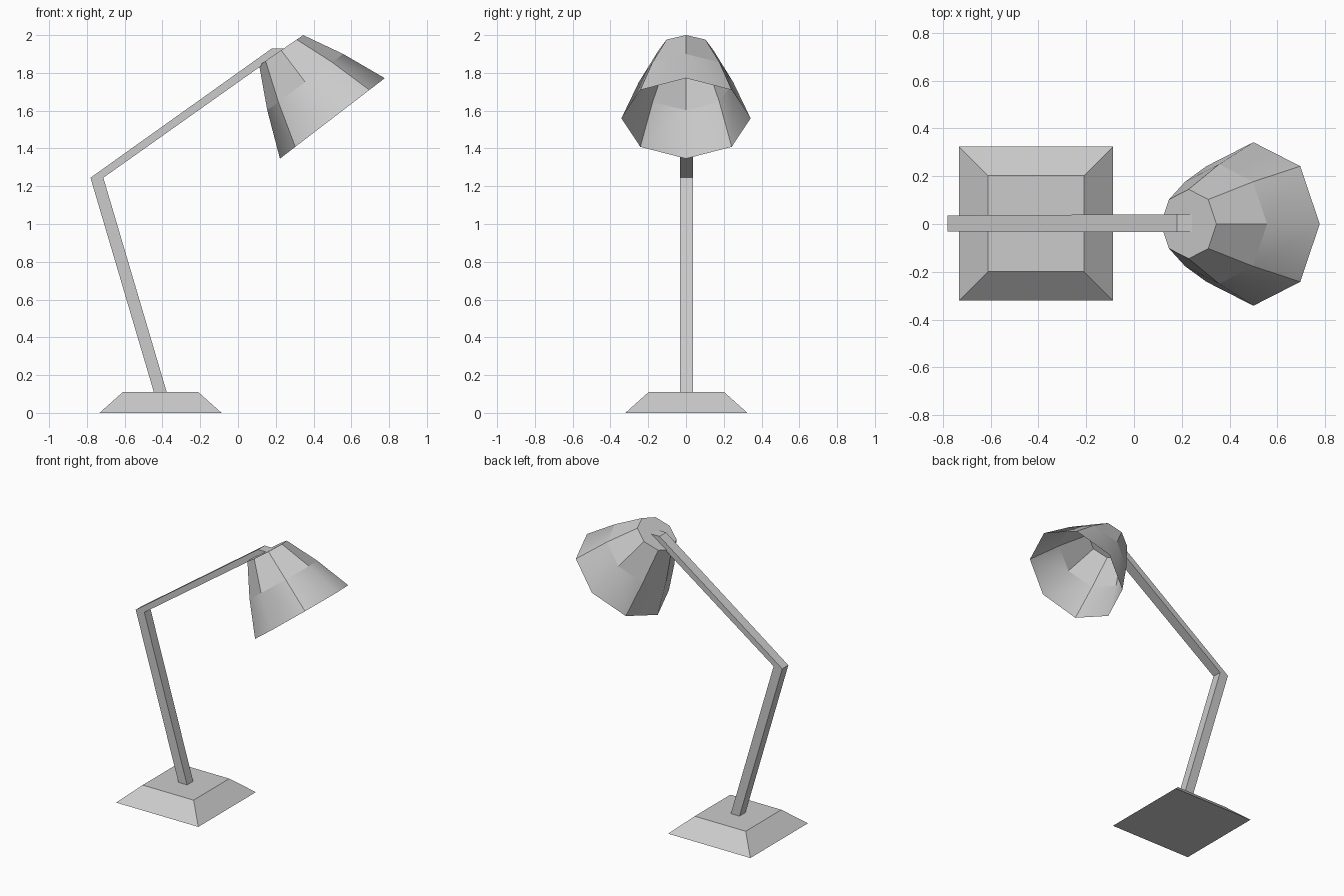
import bpy
import bmesh
from math import cos, sin, tau
from mathutils import Vector

if "Cube" in bpy.data.objects:
    bpy.data.objects.remove(bpy.data.objects["Cube"])


def finish(bm, name):
    bmesh.ops.recalc_face_normals(bm, faces=bm.faces)
    mesh = bpy.data.meshes.new(name)
    bm.to_mesh(mesh)
    bm.free()
    obj = bpy.data.objects.new(name, mesh)
    bpy.context.collection.objects.link(obj)
    return obj


def bridge(bm, a, b):
    n = len(a)
    return [bm.faces.new((a[i], a[(i + 1) % n], b[(i + 1) % n], b[i])) for i in range(n)]


def square_loft(name, sections):
    """Loft horizontal squares given as (x, y, z, half size), capped at both ends."""
    bm = bmesh.new()
    rings = [[bm.verts.new((x + sx * h, y + sy * h, z))
              for sx, sy in ((-1, -1), (1, -1), (1, 1), (-1, 1))]
             for x, y, z, h in sections]
    for a, b in zip(rings, rings[1:]):
        bridge(bm, a, b)
    bm.faces.new(rings[0])
    bm.faces.new(rings[-1])
    return finish(bm, name)


# Sloped base plate
square_loft("base", [(-0.41, 0.002, 0, 0.323), (-0.41, 0.002, 0.11, 0.2)])

# Bent arm with horizontal cross-sections
square_loft("arm", [(-0.41, 0.002, 0.105, 0.034), (-0.747, 0.002, 1.245, 0.034),
                    (0.217, 0.004, 1.93, 0.037)])

# Tilted eight-sided shade, closed on top and open below:
# each ring is (left x, left z, right x, right z, half width)
SIDES = 8
bm = bmesh.new()
rings = []
for x0, z0, x1, z1, w in ((0.112, 1.84, 0.345, 2.0, 0.145),
                          (0.155, 1.602, 0.557, 1.9, 0.25),
                          (0.222, 1.346, 0.777, 1.772, 0.342)):
    centre = Vector(((x0 + x1) / 2, 0, (z0 + z1) / 2))
    along = Vector(((x1 - x0) / 2, 0, (z1 - z0) / 2))
    rings.append([bm.verts.new(centre + along * cos(tau * i / SIDES)
                               + Vector((0, w * sin(tau * i / SIDES), 0)))
                  for i in range(SIDES)])
bm.faces.new(rings[0])
bridge(bm, rings[0], rings[1])
lower = bridge(bm, rings[1], rings[2])

# The lower band is softened across every second edge, the rest stays faceted
for edge in bm.edges:
    edge.smooth = False
for face in lower:
    face.smooth = True
for i in range(0, SIDES, 2):
    bm.edges.get((rings[1][i], rings[2][i])).smooth = True
finish(bm, "shade")
